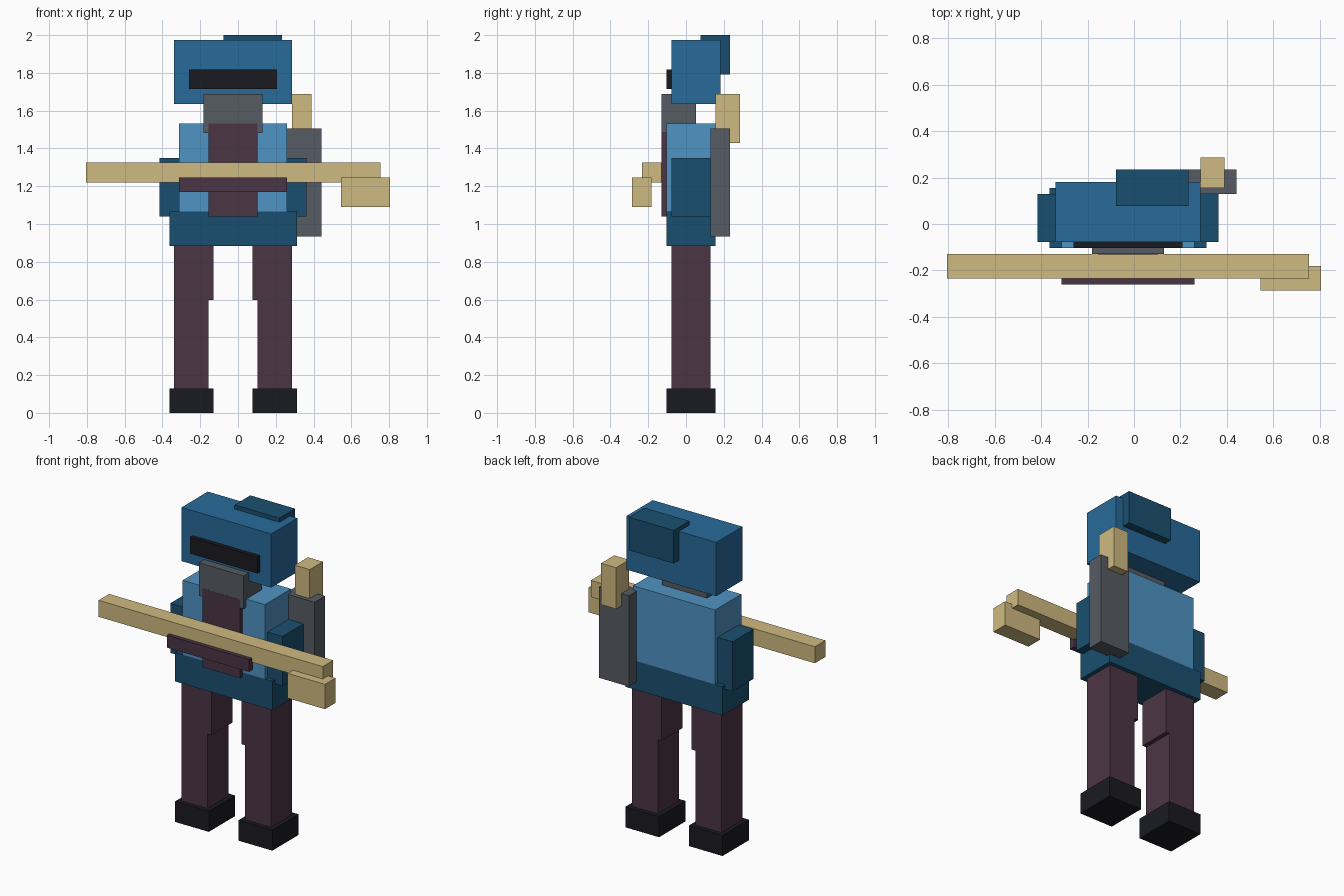
import bpy
import bmesh
from mathutils import Vector

if "Cube" in bpy.data.objects:
    bpy.data.objects.remove(bpy.data.objects["Cube"])

U = 2 / 77          # one grid step of the blocky figure
MID = -1            # body symmetry plane in grid steps


def material(name, hex_code):
    def linear(c):
        return c / 12.92 if c <= 0.04045 else ((c + 0.055) / 1.055) ** 2.4
    rgb = [linear(int(hex_code[i:i + 2], 16) / 255) for i in (0, 2, 4)]
    mat = bpy.data.materials.new(name)
    mat.diffuse_color = (*rgb, 1)
    mat.use_nodes = True
    mat.node_tree.nodes["Principled BSDF"].inputs["Base Color"].default_value = mat.diffuse_color
    return mat


BLUE = material("blue", "286a9a")
SKY = material("sky_blue", "4f93c3")
NAVY = material("dark_blue", "1a4f70")
PLUM = material("plum", "4b3545")
BLACK = material("black", "1a1b21")
TAN = material("tan", "cfba80")
GREY = material("slate", "565c63")


def box(name, mat, x, y, z):
    """Box from (min, max) ranges in grid steps."""
    bm = bmesh.new()
    bmesh.ops.create_cube(bm, size=1)
    for v in bm.verts:
        v.co = Vector([r[0] + (c + 0.5) * (r[1] - r[0])
                       for c, r in zip(v.co, (x, y, z))]) * U
    mesh = bpy.data.meshes.new(name)
    bm.to_mesh(mesh)
    bm.free()
    mesh.materials.append(mat)
    obj = bpy.data.objects.new(name, mesh)
    bpy.context.collection.objects.link(obj)
    return obj


def pair(name, mat, near, far, y, z):
    """Two boxes mirrored about the body's middle."""
    box("left_" + name, mat, (MID - far, MID - near), y, z)
    box("right_" + name, mat, (MID + near, MID + far), y, z)


# Boots, legs and arms
pair("boot", BLACK, 4, 13, (-4, 6), (0, 5))
pair("lower_leg", PLUM, 5, 12, (-3, 5), (5, 23))
pair("upper_leg", PLUM, 4, 12, (-3, 5), (23, 34))
pair("arm", NAVY, 8, 15, (-3, 5), (40, 52))

# Body
box("hip_skirt", NAVY, (-14, 12), (-4, 6), (34, 41))
box("torso", SKY, (-12, 10), (-4, 6), (41, 59))
box("chest_panel", PLUM, (-6, 4), (-5.04, -3.5), (40, 59))
box("scarf", GREY, (-7, 5), (-5, 2), (57, 65))

# Head
box("head", BLUE, (-13, 11), (-3, 7), (63, 76))
box("visor", BLACK, (-10, 8), (-4, -2), (66, 70))
box("head_pack", NAVY, (-3, 9), (3, 9), (69, 77))

# Staff held across the front
box("staff", TAN, (-31, 29), (-9, -5), (47, 51))
box("staff_tip", TAN, (21, 31), (-11, -7), (42, 48))
box("staff_grip", PLUM, (-12, 10), (-10, -8.5), (45, 48))

# Sheath and handle on the back
box("sheath", GREY, (9, 17), (5, 9), (36, 58))
box("sheath_handle", TAN, (11, 15), (6, 11), (55, 65))
